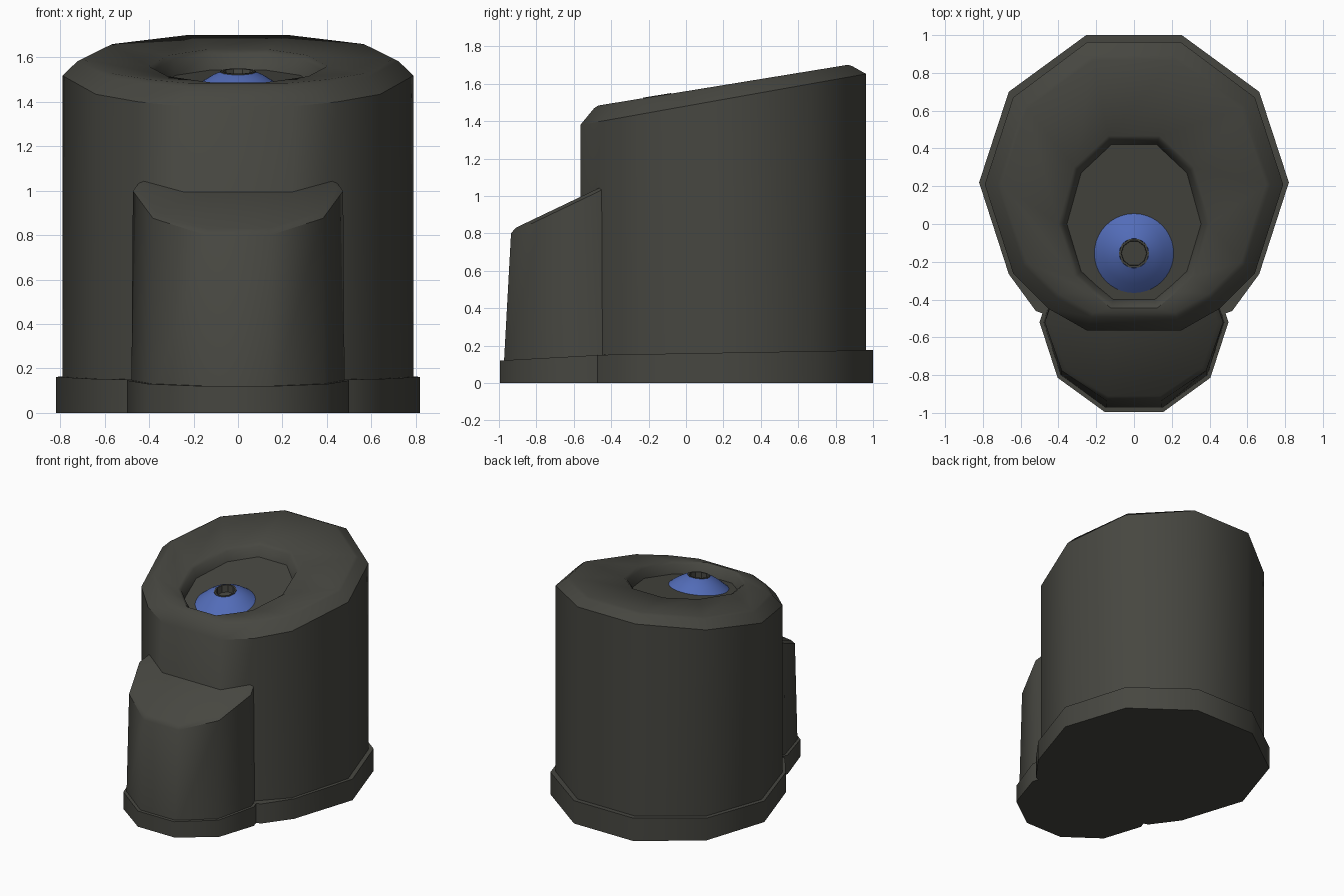
import bpy, bmesh, math

if "Cube" in bpy.data.objects:
    bpy.data.objects.remove(bpy.data.objects["Cube"])

def mat(name, c):
    m = bpy.data.materials.new(name)
    m.diffuse_color = (*c, 1)
    m.use_nodes = True
    m.node_tree.nodes["Principled BSDF"].inputs["Base Color"].default_value = m.diffuse_color
    return m

DARK = mat("dark grey", (0.062, 0.062, 0.052))
BLUE = mat("blue", (0.085, 0.15, 0.48))

def loft(name, rings, m, cap_start=True, cap_end=True, angle=40):
    """Skin a list of equal-length rings of points."""
    bm = bmesh.new()
    vs = [[bm.verts.new(p) for p in r] for r in rings]
    n = len(vs[0])
    for a, b in zip(vs, vs[1:]):
        for i in range(n):
            j = (i + 1) % n
            bm.faces.new((a[i], a[j], b[j], b[i]))
    if cap_start:
        bm.faces.new(vs[0][::-1])
    if cap_end:
        bm.faces.new(vs[-1])
    bmesh.ops.recalc_face_normals(bm, faces=bm.faces)
    me = bpy.data.meshes.new(name)
    bm.to_mesh(me)
    bm.free()
    me.materials.append(m)
    ob = bpy.data.objects.new(name, me)
    bpy.context.collection.objects.link(ob)
    bpy.ops.object.select_all(action='DESELECT')
    ob.select_set(True)
    bpy.context.view_layer.objects.active = ob
    bpy.ops.object.shade_smooth_by_angle(angle=math.radians(angle))
    return ob

def mirrored(half):
    """Right half listed back to front -> closed counter-clockwise outline."""
    return half[::-1] + [(-x, y) for x, y in half]

def scaled(pts, s, cy, sy=None):
    return [(x * s, cy + (y - cy) * (sy or s)) for x, y in pts]

def lift(pts, z0, slope=0.0, y0=0.0):
    return [(x, y, z0 + slope * (y - y0)) for x, y in pts]

def ngon(r, n, cy):
    return [(r * math.cos(2 * math.pi * i / n), cy + r * math.sin(2 * math.pi * i / n)) for i in range(n)]

SL = 0.163   # tilt of the top face

# main body with chamfered tilted top and sunken dish
body = mirrored([(.247, .963), (.64, .67), (.79, .21), (.64, -.26), (.45, -.45), (.247, -.565)])
dish = mirrored([(.12, .42), (.28, .27), (.355, 0), (.28, -.25), (.2, -.325), (.11, -.40)])
loft("main_body", [
    lift(body, .05),
    lift(body, 1.40, .1786, -.45),
    lift(scaled(body, .915, .2, .905), 1.473, SL, -.46),
    lift(scaled(body, .885, .2, .875), 1.485, SL, -.46),
    lift(scaled(dish, 1.13, 0, 1.11), 1.485, SL, -.46),
    lift(scaled(dish, 1.06, 0), 1.468, SL, -.46),
    lift(dish, 1.40, SL, -.46)], DARK)

# foot flange of the main body
foot = mirrored([(.253, 1), (.663, .70), (.82, .22), (.663, -.265), (.52, -.46), (.253, -.56)])
loft("main_foot", [lift(foot, 0), lift(foot, .15, .0175, -.47)], DARK)

# front block with sloped top
front = ngon(.48, 10, -.52)
front_top = [(x * .985, -.52 + (y + .52) * .91) for x, y in front]
loft("front_block", [
    lift(front, .05),
    lift(front_top, .80, .478, -.935),
    lift(scaled(front_top, .94, -.52), .83, .478, -.91)], DARK)

# foot flange of the front block
ff = ngon(.5, 10, -.52)
loft("front_foot", [lift(ff, 0), lift(ff, .12, .055, -1)], DARK)

# blue dome lying on the dish floor
CY = -.155
FLOOR = 1.40 + SL * (CY + .46)
prof = [(.225, -.012), (.205, .004), (.16, .040), (.115, .068), (.078, .084), (.074, .05)]
loft("blue_dome", [lift(ngon(r, 40, CY), FLOOR + h, SL, CY) for r, h in prof],
     BLUE, False, False)

# dark socket in the middle of the dome
prof = [(.08, .06), (.08, .088), (.068, .088), (.066, .035)]
loft("dome_socket", [lift(ngon(r, 10, CY), FLOOR + h, SL, CY) for r, h in prof],
     DARK, False, True, 30)
